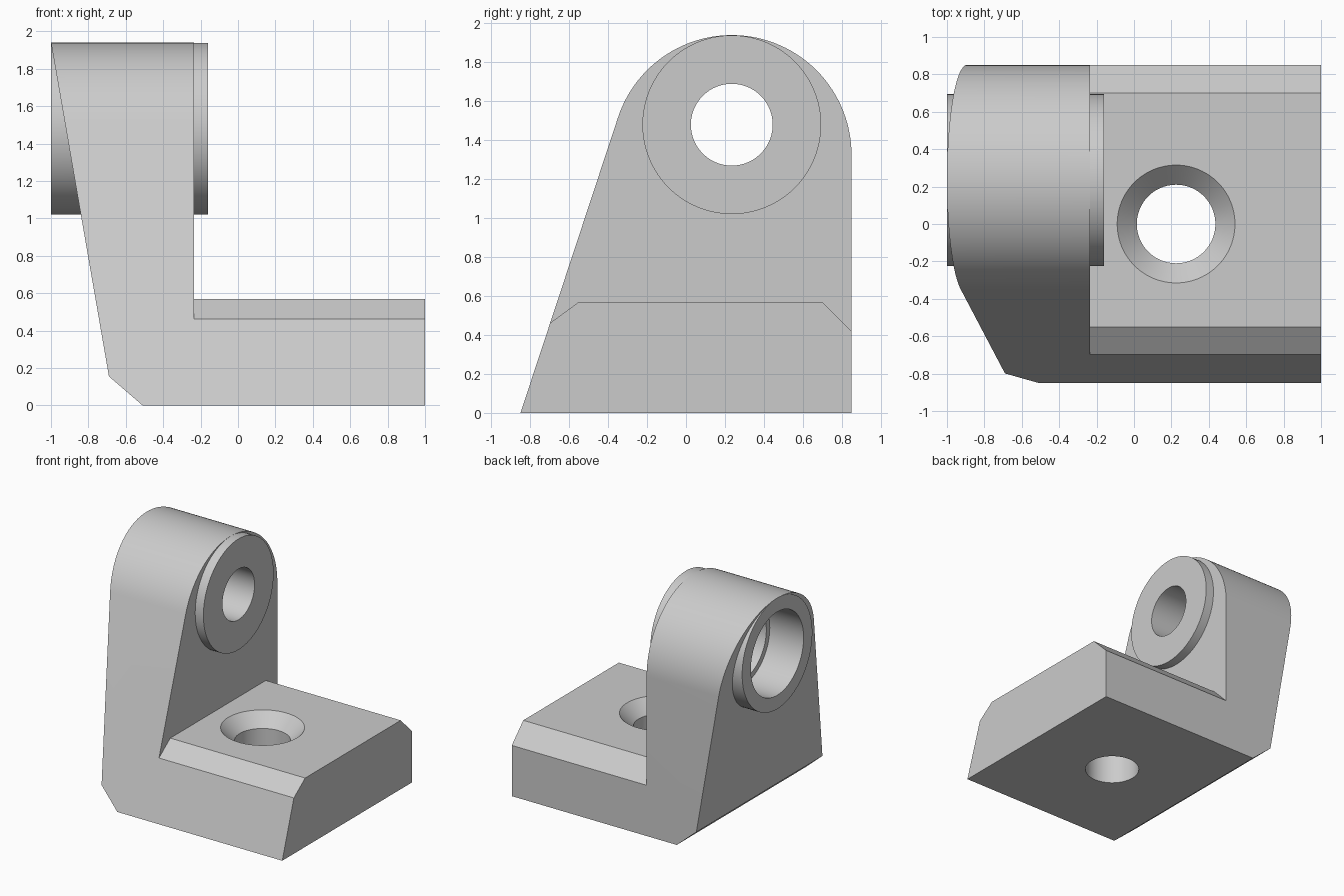
import bpy
import bmesh
from math import sin, cos, tau, radians
from mathutils import Vector, Matrix

cube = bpy.data.objects.get("Cube")
if cube:
    bpy.data.objects.remove(cube, do_unlink=True)

grey = bpy.data.materials.new("plain_grey")
grey.use_nodes = True
colour = (0.6, 0.6, 0.6, 1)
grey.diffuse_color = colour
grey.node_tree.nodes["Principled BSDF"].inputs["Base Color"].default_value = colour


def finish(bm, name):
    bmesh.ops.recalc_face_normals(bm, faces=bm.faces)
    mesh = bpy.data.meshes.new(name)
    bm.to_mesh(mesh)
    bm.free()
    mesh.materials.append(grey)
    obj = bpy.data.objects.new(name, mesh)
    bpy.context.collection.objects.link(obj)
    return obj


def prism(points, x0, x1):
    """Extrude a (y, z) outline along x."""
    bm = bmesh.new()
    face = bm.faces.new([bm.verts.new((x0, y, z)) for y, z in points])
    grown = bmesh.ops.extrude_face_region(bm, geom=[face])["geom"]
    verts = [v for v in grown if isinstance(v, bmesh.types.BMVert)]
    bmesh.ops.translate(bm, verts=verts, vec=(x1 - x0, 0, 0))
    return bm


def turned(name, stations, place, sides=96):
    """Solid of revolution from (radius, height) stations."""
    bm = bmesh.new()
    rings = [[bm.verts.new((r * cos(tau * i / sides), r * sin(tau * i / sides), h))
              for i in range(sides)] for r, h in stations]
    for a, b in zip(rings, rings[1:]):
        for i in range(sides):
            j = (i + 1) % sides
            bm.faces.new((a[i], a[j], b[j], b[i]))
    bm.faces.new(rings[0])
    bm.faces.new(rings[-1])
    bm.transform(place)
    return finish(bm, name)


def combine(target, tool, operation):
    mod = target.modifiers.new(operation.lower(), "BOOLEAN")
    mod.operation = operation
    mod.solver = "EXACT"
    mod.object = tool
    bpy.context.view_layer.objects.active = target
    bpy.ops.object.modifier_apply(modifier=mod.name)
    bpy.data.objects.remove(tool, do_unlink=True)


# Full bracket block: sloped front, rounded top
CY, CZ, R = 0.235, 1.325, 0.615
outline = [(-0.85, 0), (0.85, 0)]
outline += [(CY + R * cos(radians(162 * i / 54)), CZ + R * sin(radians(162 * i / 54)))
            for i in range(55)]
bm = prism(outline, -1.2, 1)

# Leaning outer face and lower bevel
for a, b in (((-1, 1.94), (-0.69, 0.155)), ((-0.69, 0.155), (-0.51, 0))):
    dx, dz = b[0] - a[0], b[1] - a[1]
    bmesh.ops.bisect_plane(bm, geom=bm.verts[:] + bm.edges[:] + bm.faces[:],
                           plane_co=(a[0], 0, a[1]),
                           plane_no=Vector((dz, 0, -dx)), clear_outer=True)
    bmesh.ops.holes_fill(bm, edges=[e for e in bm.edges if e.is_boundary], sides=0)
bracket = finish(bm, "angle_bracket")

# Clear the space above the bevelled foot
space = [(-1.2, 0.093), (-0.55, 0.57), (0.70, 0.57), (1.2, 0.07), (1.2, 2.2), (-1.2, 2.2)]
combine(bracket, finish(prism(space, -0.235, 1.2), "foot_cutter"), "DIFFERENCE")

# Round boss and its stepped bore
along_x = Matrix.Translation((0, 0.235, 1.48)) @ Matrix.Rotation(radians(90), 4, "Y")
combine(bracket, turned("boss", [(0.459, -1), (0.459, -0.16)], along_x), "UNION")
bore = [(0.345, -1.2), (0.345, -0.69), (0.30, -0.69), (0.30, -0.5), (0.21, -0.5), (0.21, 0.1)]
combine(bracket, turned("bore_cutter", bore, along_x), "DIFFERENCE")

# Countersunk mounting hole
sink = [(0.21, -0.2), (0.21, 0.465), (0.315, 0.57), (0.345, 0.60)]
hole_place = Matrix.Translation((0.225, 0, 0))
combine(bracket, turned("hole_cutter", sink, hole_place), "DIFFERENCE")

# Smooth round surfaces, crisp edges
bpy.ops.object.select_all(action="DESELECT")
bracket.select_set(True)
bpy.context.view_layer.objects.active = bracket
bpy.ops.object.shade_smooth_by_angle(angle=radians(25))
